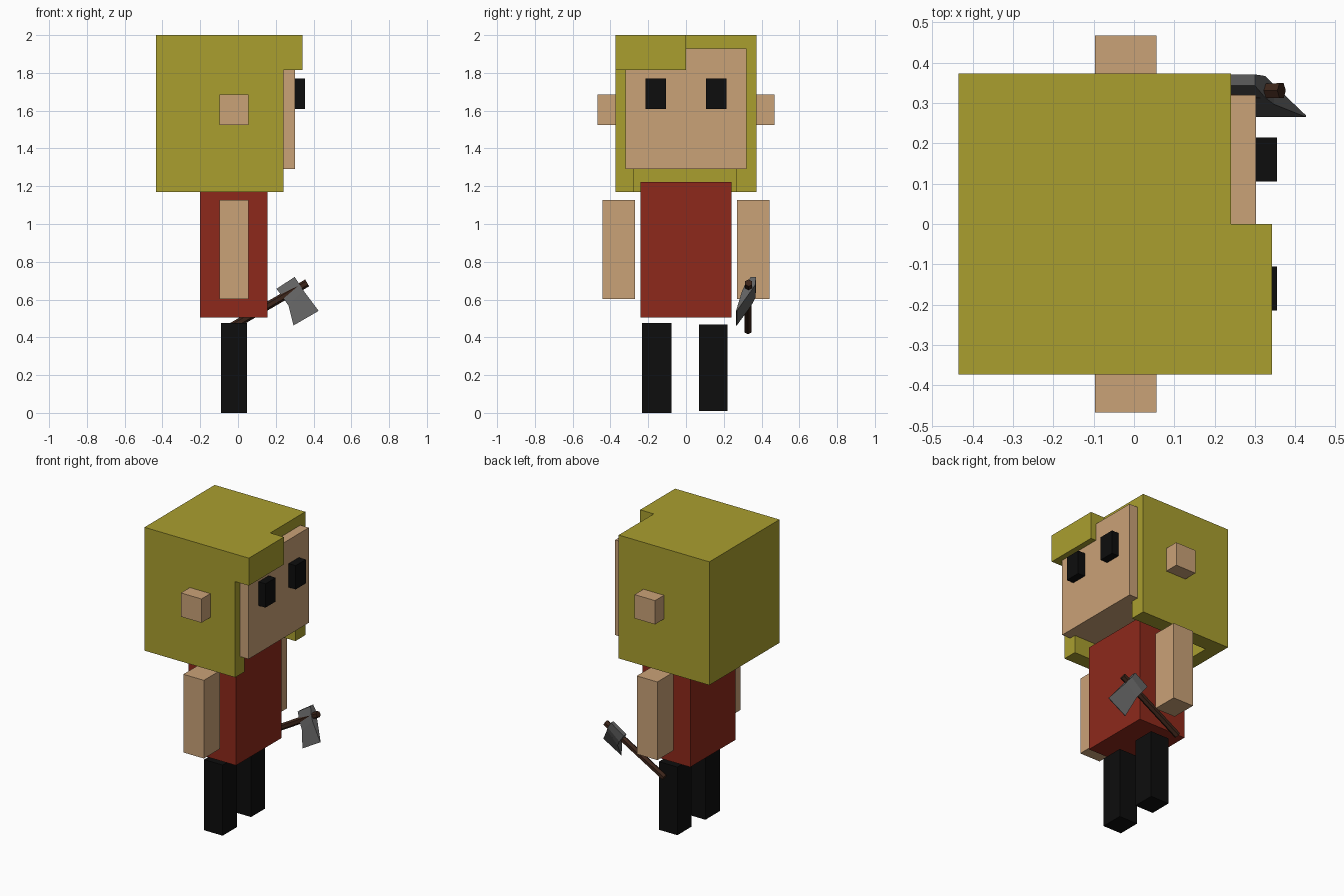
import bpy, bmesh
from mathutils import Vector

if "Cube" in bpy.data.objects:
    bpy.data.objects.remove(bpy.data.objects["Cube"])


def material(name, r, g, b):
    m = bpy.data.materials.new(name)
    m.diffuse_color = (r, g, b, 1)
    m.use_nodes = True
    m.node_tree.nodes["Principled BSDF"].inputs["Base Color"].default_value = m.diffuse_color
    return m


HAIR = material("hair", 0.40, 0.345, 0.028)
SKIN = material("skin", 0.59, 0.36, 0.185)
RED = material("shirt_red", 0.27, 0.022, 0.011)
BLACK = material("black", 0.004, 0.004, 0.004)
WOOD = material("wood", 0.045, 0.018, 0.010)
STEEL = material("steel", 0.12, 0.12, 0.12)


def finish(name, bm, mat):
    bmesh.ops.recalc_face_normals(bm, faces=bm.faces)
    me = bpy.data.meshes.new(name)
    bm.to_mesh(me)
    bm.free()
    ob = bpy.data.objects.new(name, me)
    bpy.context.collection.objects.link(ob)
    if mat:
        me.materials.append(mat)
    return ob


def box(name, x, y, z, mat):
    """Box from (min, max) ranges on each axis."""
    bm = bmesh.new()
    bmesh.ops.create_cube(bm, size=1)
    for v in bm.verts:
        v.co = [r[0] if c < 0 else r[1] for c, r in zip(v.co, (x, y, z))]
    return finish(name, bm, mat)


# Head: skin block inside a hair cap hollowed from below and open at the front
box("head", (-0.34, 0.303), (-0.32, 0.32), (1.29, 1.93), SKIN)
hair = box("hair", (-0.435, 0.24), (-0.373, 0.373), (1.17, 2.0), HAIR)
cutter = box("neck_cutter", (-0.345, 0.5), (-0.275, 0.268), (1.0, 1.32), None)
cutter.hide_render = True
cutter.hide_set(True)
cut = hair.modifiers.new("neck_hollow", 'BOOLEAN')
cut.operation = 'DIFFERENCE'
cut.solver = 'EXACT'
cut.object = cutter
box("fringe", (0.24, 0.342), (-0.373, 0.0), (1.815, 2.0), HAIR)

# Torso
box("torso", (-0.2, 0.155), (-0.242, 0.24), (0.505, 1.222), RED)

# Paired parts on both sides
for s, side in ((-1, "front"), (1, "back")):
    def span(a, b):
        return tuple(sorted((s * a, s * b)))
    box(side + "_ear", (-0.097, 0.056), span(0.36, 0.468), (1.525, 1.685), SKIN)
    box(side + "_eye", (0.29, 0.355), span(0.106, 0.215), (1.61, 1.77), BLACK)
    box(side + "_arm", (-0.097, 0.056), span(0.27, 0.443), (0.602, 1.128), SKIN)
box("front_leg", (-0.09, 0.048), (-0.232, -0.078), (0.0, 0.475), BLACK)
box("back_leg", (-0.09, 0.048), (0.07, 0.22), (0.01, 0.468), BLACK)

# Axe handle
a, b = Vector((-0.07, 0.328, 0.435)), Vector((0.366, 0.331, 0.688))
bm = bmesh.new()
bmesh.ops.create_cone(bm, cap_ends=True, segments=6, radius1=0.021,
                      radius2=0.021, depth=(b - a).length)
handle = finish("axe_handle", bm, WOOD)
handle.location = (a + b) / 2
handle.rotation_euler = (b - a).to_track_quat('Z', 'Y').to_euler()

# Axe blade: sections from poll to edge as (end, end, centre y, half thickness)
sections = [
    ((0.204, 0.657), (0.300, 0.720), 0.357, 0.014),
    ((0.240, 0.608), (0.326, 0.680), 0.340, 0.027),
    ((0.268, 0.567), (0.347, 0.647), 0.321, 0.024),
    ((0.294, 0.463), (0.427, 0.540), 0.267, 0.002),
]
bm = bmesh.new()
rings = []
for p, q, y, t in sections:
    rings.append([bm.verts.new((e[0], y + d, e[1]))
                  for e, d in ((p, -t), (q, -t), (q, t), (p, t))])
for r0, r1 in zip(rings, rings[1:]):
    for i in range(4):
        j = (i + 1) % 4
        bm.faces.new((r0[i], r0[j], r1[j], r1[i]))
bm.faces.new(rings[0])
bm.faces.new(rings[-1])
finish("axe_blade", bm, STEEL)
